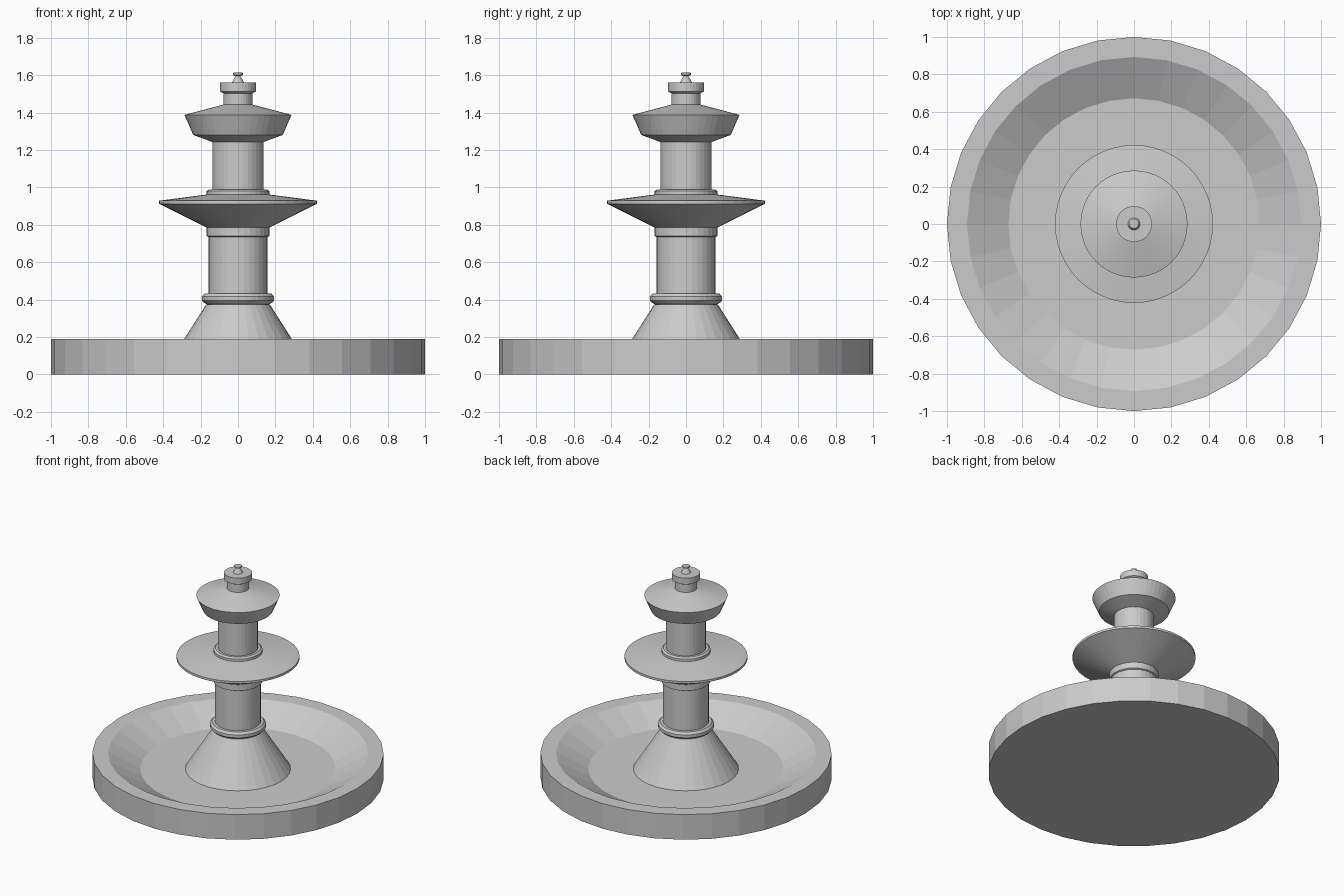
import bpy, bmesh, math

if "Cube" in bpy.data.objects:
    bpy.data.objects.remove(bpy.data.objects["Cube"])


def lathe(name, profile, sides):
    """Revolve (radius, z) points around z, closing both ends with flat caps."""
    bm = bmesh.new()
    rings = []
    for r, z in profile:
        rings.append([bm.verts.new((r * math.cos(2 * math.pi * i / sides),
                                    r * math.sin(2 * math.pi * i / sides), z))
                      for i in range(sides)])
    for low, high in zip(rings, rings[1:]):
        for i in range(sides):
            j = (i + 1) % sides
            bm.faces.new((low[i], low[j], high[j], high[i]))
    bm.faces.new(rings[0][::-1])
    bm.faces.new(rings[-1])
    bmesh.ops.recalc_face_normals(bm, faces=bm.faces[:])
    mesh = bpy.data.meshes.new(name)
    bm.to_mesh(mesh)
    bm.free()
    obj = bpy.data.objects.new(name, mesh)
    bpy.context.collection.objects.link(obj)
    return obj


# Wide basin with sloped inner wall and flat floor
lathe("basin", [(1.0, 0), (1.0, 0.19), (0.893, 0.19), (0.672, 0.073)], 32)

# Flared foot with the moulded ring above it
lathe("foot", [(0.362, 0.073), (0.17, 0.375)], 32)
lathe("foot_ring", [(0.165, 0.375), (0.18, 0.383), (0.192, 0.395), (0.192, 0.417),
                    (0.178, 0.433)], 32)

# Lower column and its collar
lathe("lower_column", [(0.158, 0.433), (0.158, 0.738)], 32)
lathe("lower_collar", [(0.158, 0.735), (0.168, 0.74), (0.168, 0.786)], 32)

# Large dish
lathe("large_dish", [(0.168, 0.786), (0.422, 0.912), (0.422, 0.929), (0.168, 0.962)], 48)

# Upper column with its base collar
lathe("upper_collar", [(0.168, 0.955), (0.168, 0.98), (0.155, 0.99)], 32)
lathe("upper_column", [(0.137, 0.99), (0.137, 1.243)], 32)

# Small upper bowl
lathe("small_bowl", [(0.137, 1.243), (0.24, 1.281), (0.286, 1.388), (0.077, 1.443)], 48)

# Neck, cap and finial
lathe("neck", [(0.077, 1.443), (0.077, 1.503)], 32)
lathe("cap", [(0.077, 1.503), (0.096, 1.513), (0.096, 1.56)], 32)
lathe("finial", [(0.033, 1.56), (0.014, 1.595), (0.026, 1.601), (0.026, 1.611),
                 (0.02, 1.615)], 24)
